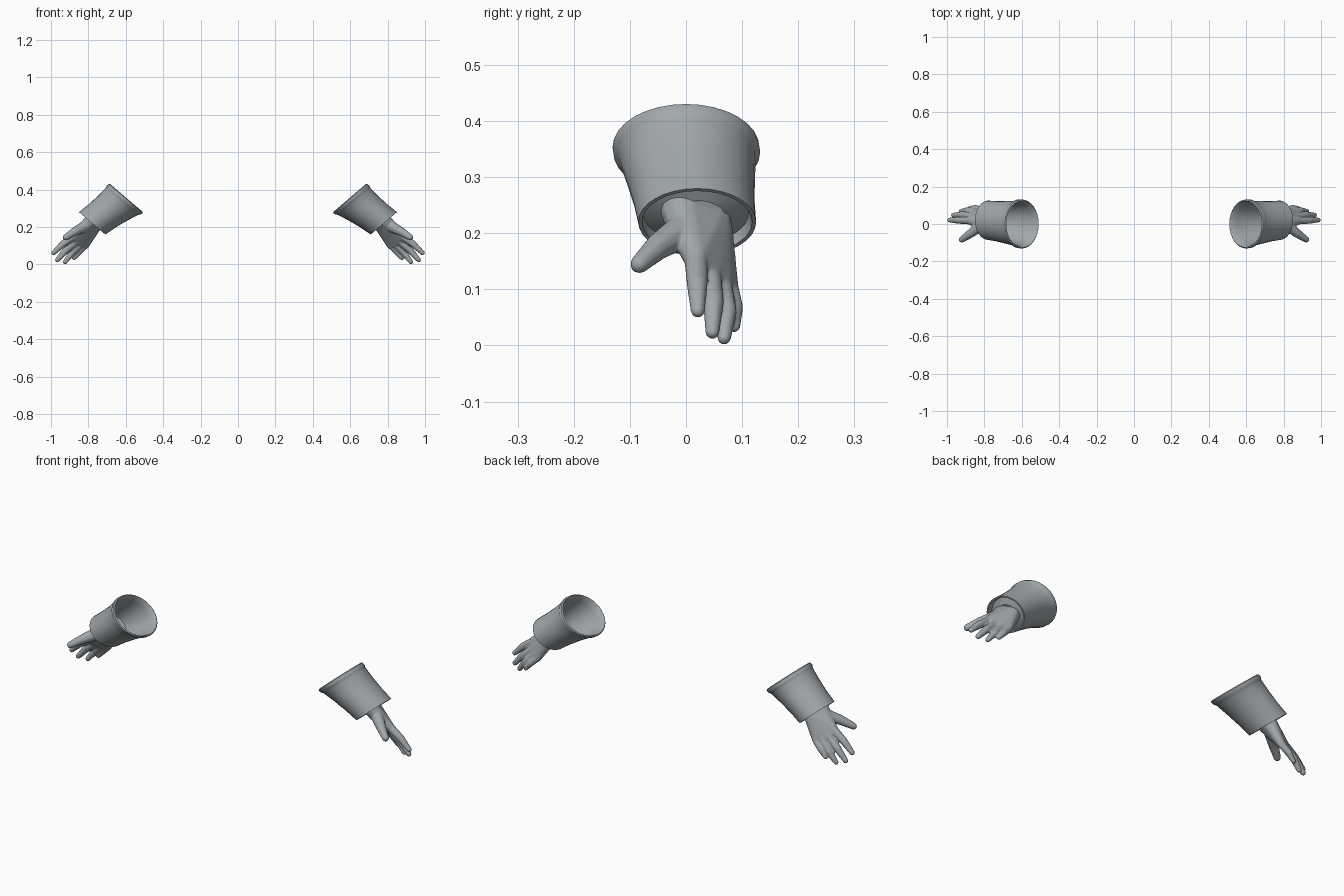
import bpy, bmesh, math
from mathutils import Vector, Matrix

if "Cube" in bpy.data.objects:
    bpy.data.objects.remove(bpy.data.objects["Cube"], do_unlink=True)

grey = bpy.data.materials.new("glove_grey")
grey.use_nodes = True
COLOUR = (0.36, 0.39, 0.41, 1)
grey.diffuse_color = COLOUR
grey.node_tree.nodes["Principled BSDF"].inputs["Base Color"].default_value = COLOUR


def make_object(name, bm):
    mesh = bpy.data.meshes.new(name)
    bmesh.ops.recalc_face_normals(bm, faces=bm.faces)
    bm.to_mesh(mesh)
    bm.free()
    mesh.materials.append(grey)
    obj = bpy.data.objects.new(name, mesh)
    bpy.context.collection.objects.link(obj)
    return obj


def finish(obj, angle):
    # Mirror to the other arm and smooth the shading
    mirror = obj.modifiers.new("other_arm", 'MIRROR')
    mirror.use_mirror_merge = False
    bpy.ops.object.select_all(action='DESELECT')
    obj.select_set(True)
    bpy.context.view_layer.objects.active = obj
    bpy.ops.object.shade_smooth_by_angle(angle=math.radians(angle))


def add_hull(bm, balls):
    # Tight skin around a set of (position, radius) balls
    part = bmesh.new()
    for pos, r in balls:
        bmesh.ops.create_icosphere(part, subdivisions=2, radius=r,
                                   matrix=Matrix.Translation(pos))
    cloud = [v.co.copy() for v in part.verts]
    part.free()
    verts = [bm.verts.new(c) for c in cloud]
    hull = bmesh.ops.convex_hull(bm, input=verts)
    junk = {g for g in hull["geom_interior"] + hull["geom_unused"]
            if isinstance(g, bmesh.types.BMVert)}
    bmesh.ops.delete(bm, geom=list(junk), context='VERTS')


# Sleeve: tilted oval rings lofted from the mouth to the wrist and back inside
MOUTH = Vector((0.60, 0, 0.353))
CUFF = Vector((0.78, 0.02, 0.22))
UP = Vector((0.76, 0, 0.65))
SIDE = Vector((0, 1, 0))
SIDES = 32
# position along the sleeve, radius across, radius sideways
RINGS = [(0.90, 0.046, 0.052), (0.84, 0.078, 0.090), (0.5, 0.090, 0.100),
         (0.15, 0.102, 0.112), (0.01, 0.109, 0.120), (-0.02, 0.114, 0.125),
         (0.0, 0.119, 0.131), (0.06, 0.119, 0.131), (0.10, 0.114, 0.125),
         (0.13, 0.112, 0.122), (0.4, 0.102, 0.115), (0.7, 0.095, 0.108),
         (1.0, 0.092, 0.105), (1.0, 0.085, 0.098), (0.88, 0.082, 0.094),
         (0.94, 0.046, 0.052)]

bm = bmesh.new()
loops = []
for t, across, sideways in RINGS:
    centre = MOUTH.lerp(CUFF, t)
    loops.append([bm.verts.new(centre + UP * across * math.cos(a) + SIDE * sideways * math.sin(a))
                  for a in (math.tau * i / SIDES for i in range(SIDES))])
for a, b in zip(loops, loops[1:]):
    for i in range(SIDES):
        j = (i + 1) % SIDES
        bm.faces.new((a[i], a[j], b[j], b[i]))
finish(make_object("sleeves", bm), 40)

# Hand: wrist and palm, four fingers and a thumb, fused into one skin
bm = bmesh.new()
wrist = [((0.78, -0.008, 0.238), 0.038), ((0.762, 0.045, 0.215), 0.038)]
# knuckle, middle joint, tip and knuckle radius for index to little finger
FINGERS = [((0.880, 0.018, 0.150), (0.938, 0.020, 0.108), (0.986, 0.021, 0.062), 0.021),
           ((0.862, 0.042, 0.126), (0.920, 0.049, 0.076), (0.966, 0.047, 0.024), 0.021),
           ((0.840, 0.062, 0.110), (0.888, 0.073, 0.060), (0.925, 0.068, 0.013), 0.020),
           ((0.812, 0.076, 0.104), (0.848, 0.086, 0.068), (0.876, 0.086, 0.034), 0.018)]
knuckles = [(f[0], f[3]) for f in FINGERS]
add_hull(bm, wrist + knuckles[:2])
add_hull(bm, wrist + knuckles[1:])
for knuckle, joint, tip, r in FINGERS:
    add_hull(bm, [(knuckle, r), (joint, r * 0.9)])
    add_hull(bm, [(joint, r * 0.9), (tip, r * 0.62)])
thumb = [((0.815, -0.004, 0.205), 0.032), ((0.872, -0.050, 0.176), 0.024),
         ((0.921, -0.083, 0.145), 0.017)]
for pair in zip(thumb, thumb[1:]):
    add_hull(bm, pair)

hands = make_object("hands", bm)
skin = hands.modifiers.new("fuse", 'REMESH')
skin.mode = 'VOXEL'
skin.voxel_size = 0.004
skin.use_smooth_shade = True
soften = hands.modifiers.new("soften", 'SMOOTH')
soften.factor = 0.5
soften.iterations = 4
finish(hands, 60)
